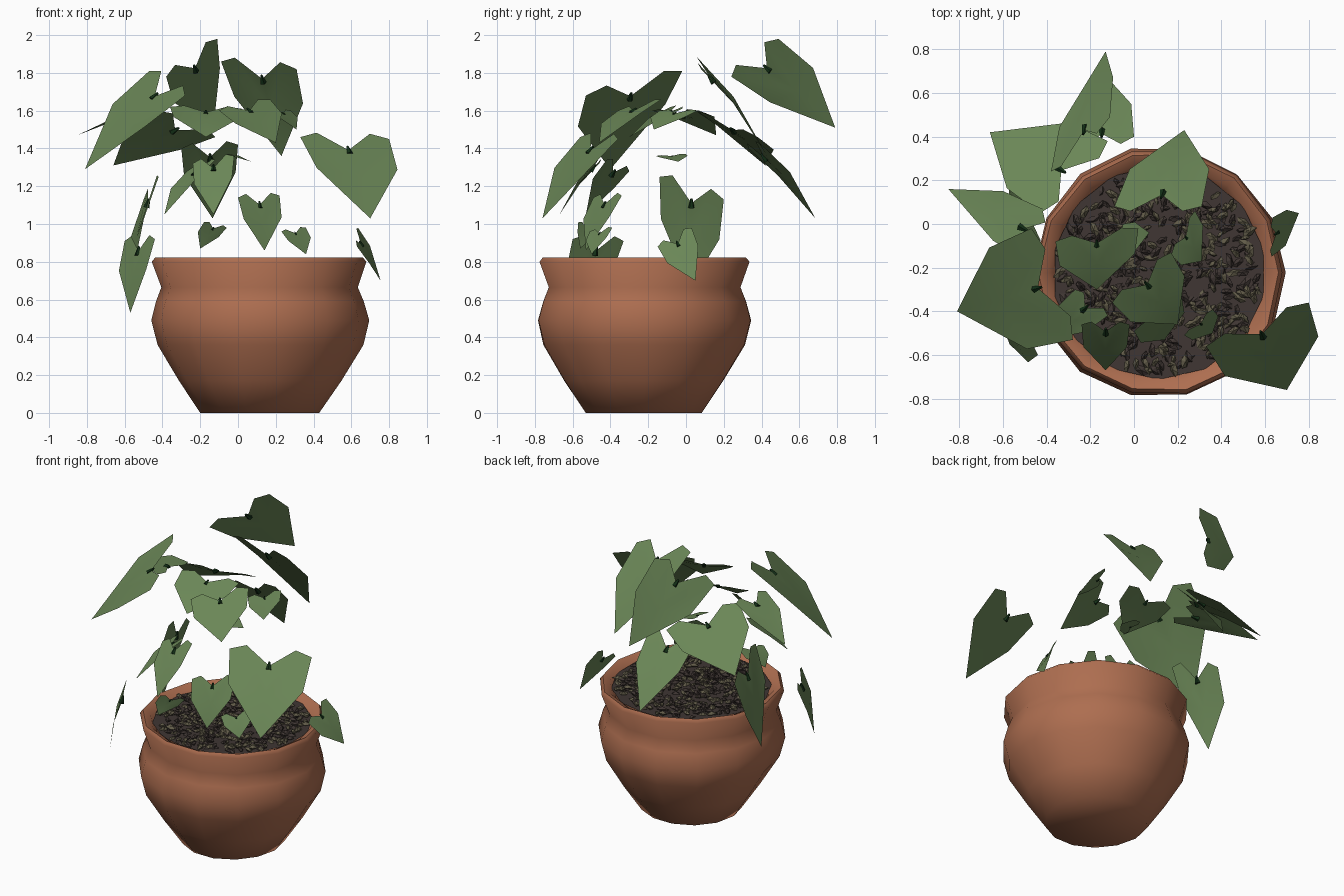
import bpy, bmesh, math, random
from mathutils import Vector, Matrix

if "Cube" in bpy.data.objects:
    bpy.data.objects.remove(bpy.data.objects["Cube"])

random.seed(4)
PX, PY = 0.115, -0.222      # pot axis


def material(name, rgb):
    m = bpy.data.materials.new(name)
    m.diffuse_color = (*rgb, 1)
    m.use_nodes = True
    m.node_tree.nodes["Principled BSDF"].inputs["Base Color"].default_value = m.diffuse_color
    return m


TERRACOTTA = material("terracotta", (0.42, 0.155, 0.08))
SOIL = material("dark soil", (0.05, 0.037, 0.033))
CHIP = material("bark chip", (0.12, 0.105, 0.065))
LEAF = material("leaf green", (0.145, 0.24, 0.095))
STALK = material("dark stalk green", (0.006, 0.028, 0.008))


def make(name, bm, mats, angle=None):
    me = bpy.data.meshes.new(name)
    bm.to_mesh(me)
    bm.free()
    ob = bpy.data.objects.new(name, me)
    bpy.context.collection.objects.link(ob)
    for m in mats:
        me.materials.append(m)
    if angle:
        bpy.ops.object.select_all(action='DESELECT')
        ob.select_set(True)
        bpy.context.view_layer.objects.active = ob
        bpy.ops.object.shade_smooth_by_angle(angle=math.radians(angle))
    return ob


# pot: a turned profile with few sides, open at the top
def lathe(profile, sides):
    bm = bmesh.new()
    rings = []
    for r, z in profile:
        ring = []
        for i in range(sides):
            a = math.tau * i / sides
            wob = 1 + 0.008 * math.sin(3 * a + z * 5)
            ring.append(bm.verts.new((PX + r * wob * math.cos(a), PY + r * wob * math.sin(a), z)))
        rings.append(ring)
    for lo, hi in zip(rings, rings[1:]):
        for i in range(sides):
            j = (i + 1) % sides
            bm.faces.new((lo[i], lo[j], hi[j], hi[i]))
    bm.faces.new(rings[0][::-1])
    return bm


make("pot", lathe([(0.315, 0), (0.43, 0.17), (0.545, 0.36), (0.577, 0.49), (0.55, 0.59),
                   (0.52, 0.665), (0.568, 0.80), (0.55, 0.822), (0.505, 0.80), (0.475, 0.75)], 14),
     [TERRACOTTA], 62)

# soil
bm = bmesh.new()
bmesh.ops.create_circle(bm, cap_ends=True, segments=14, radius=0.49,
                        matrix=Matrix.Translation((PX, PY, 0.79)))
make("soil", bm, [SOIL])

# loose chips: pointed slivers scattered on the soil
bm = bmesh.new()
for i in range(520):
    a, r = random.uniform(0, math.tau), 0.46 * math.sqrt(random.random())
    s = random.uniform(0.02, 0.04)
    mat = (Matrix.Translation((PX + r * math.cos(a), PY + r * math.sin(a), random.uniform(0.79, 0.808)))
           @ Matrix.Rotation(random.uniform(0, math.tau), 4, 'Z')
           @ Matrix.Rotation(random.uniform(-0.6, 0.6), 4, 'X')
           @ Matrix.Diagonal((s, s * 0.5, 0.016, 1)))
    res = bmesh.ops.create_uvsphere(bm, u_segments=5, v_segments=2, radius=1, matrix=mat)
    for f in {f for v in res['verts'] for f in v.link_faces}:
        f.material_index = i % 2
make("soil_chips", bm, [SOIL, CHIP])


# heart-shaped arched leaf from its tip and two outer lobe corners
def leaf(name, t, l, r):
    t, l, r = Vector(t), Vector(l), Vector(r)
    mid = (l + r) / 2
    axis = mid - t
    notch = mid - axis * 0.15
    nrm = (l - t).cross(r - t).normalized()
    if nrm.z < 0:
        nrm = -nrm
    lift = nrm * axis.length
    rib = notch.lerp(t, 0.42) + lift * 0.04
    bm = bmesh.new()
    vn, vt, vm = bm.verts.new(notch), bm.verts.new(t), bm.verts.new(rib)
    for lobe in (l, r):
        inner = notch.lerp(lobe, 0.6) + axis * 0.12
        side = lobe.lerp(t, 0.42) + (lobe - mid) * 0.33 + lift * 0.05
        vi, vl, vs = (bm.verts.new(p) for p in (inner, lobe, side))
        for tri in ((vn, vi, vm), (vi, vl, vm), (vl, vs, vm), (vs, vt, vm)):
            bm.faces.new(tri if lobe is l else tri[::-1])
    # dark stalk joint lying along the notch
    d = axis.normalized()
    rot = d.to_track_quat('Z', 'Y').to_matrix().to_4x4()
    k = min(1, axis.length / 0.4)
    res = bmesh.ops.create_cone(bm, segments=5, radius1=0.018 * k, radius2=0.006 * k,
                                depth=0.05 * k, cap_ends=True,
                                matrix=Matrix.Translation(notch) @ rot)
    for f in {f for v in res['verts'] for f in v.link_faces}:
        f.material_index = 1
    make(name, bm, [LEAF, STALK], 50)


# each row: tip, one lobe, other lobe
upper = [
    ((-0.13, 0.79, 1.51), (-0.38, 0.24, 1.78), (-0.11, 0.49, 1.98)),
    ((0.23, 0.43, 1.36), (-0.09, 0.08, 1.86), (0.31, 0.08, 1.82)),
    ((-0.135, 0.685, 1.03), (-0.30, 0.33, 1.40), (0.00, 0.40, 1.42)),
    ((-0.66, 0.42, 1.31), (-0.12, 0.38, 1.46), (-0.43, 0.05, 1.60)),
    ((-0.81, -0.40, 1.29), (-0.47, -0.02, 1.81), (-0.28, -0.53, 1.68)),
    ((-0.85, 0.16, 1.47), (-0.42, 0.07, 1.60), (-0.47, -0.18, 1.60)),
    ((0.20, -0.46, 1.43), (0.17, -0.13, 1.66), (-0.10, -0.36, 1.60)),
    ((-0.17, -0.30, 1.46), (-0.36, -0.08, 1.62), (0.02, -0.02, 1.61)),
    ((0.31, -0.17, 1.50), (0.17, -0.14, 1.60), (0.28, 0.06, 1.60)),
    ((0.70, -0.76, 1.03), (0.33, -0.56, 1.46), (0.80, -0.36, 1.45)),
]
lower = [
    ((0.755, 0.05, 0.70), (0.63, -0.15, 0.88), (0.635, 0.03, 0.98)),
    ((-0.57, -0.55, 0.53), (-0.44, -0.60, 0.92), (-0.60, -0.33, 0.91)),
    ((-0.575, 0.02, 0.66), (-0.42, -0.14, 1.25), (-0.50, 0.20, 1.13)),
    ((-0.13, -0.67, 1.05), (-0.24, -0.46, 1.32), (-0.02, -0.46, 1.36)),
    ((-0.39, -0.53, 1.05), (-0.27, -0.30, 1.28), (-0.12, -0.42, 1.34)),
    ((0.14, -0.53, 0.86), (0.00, -0.49, 1.14), (0.22, -0.34, 1.15)),
    ((0.36, -0.50, 0.84), (0.23, -0.51, 0.96), (0.36, -0.39, 0.98)),
    ((-0.20, -0.56, 0.87), (-0.18, -0.57, 1.01), (-0.06, -0.48, 0.98)),
    ((0.07, -0.04, 1.33), (-0.06, -0.16, 1.36), (-0.05, 0.00, 1.37)),
]
for group, rows in (("upper_leaf", upper), ("lower_leaf", lower)):
    for i, row in enumerate(rows):
        leaf(f"{group}_{i + 1}", *row)
